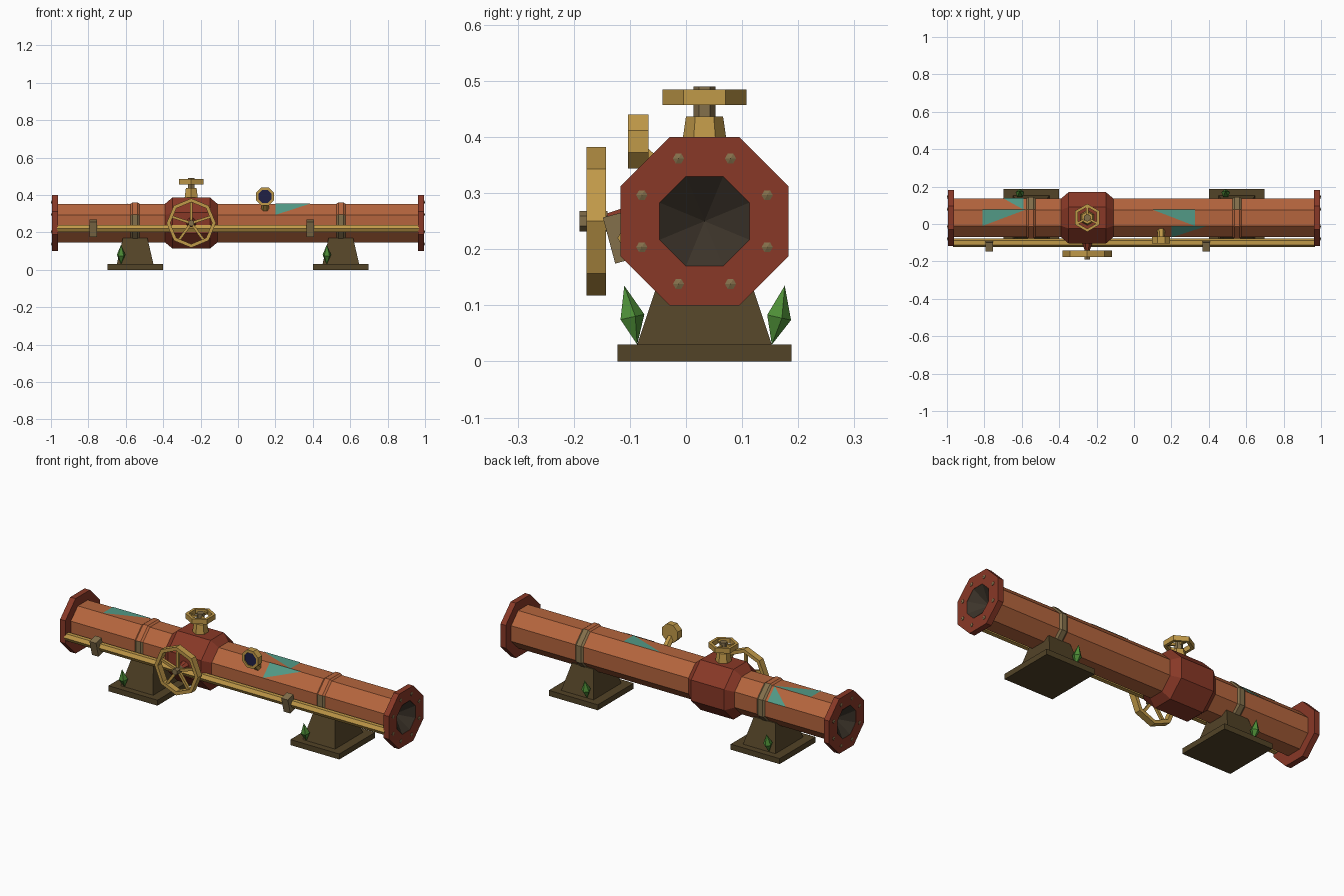
import bpy, bmesh
from math import pi, cos, sin, radians
from mathutils import Matrix, Vector

if "Cube" in bpy.data.objects:
    bpy.data.objects.remove(bpy.data.objects["Cube"])


def material(name, r, g, b):
    m = bpy.data.materials.new(name)
    m.use_nodes = True
    m.diffuse_color = (r, g, b, 1)
    m.node_tree.nodes["Principled BSDF"].inputs["Base Color"].default_value = (r, g, b, 1)
    return m


COPPER = material("copper", 0.46, 0.13, 0.047)
RED = material("oxide red", 0.25, 0.04, 0.02)
BRASS = material("brass", 0.53, 0.32, 0.066)
BRONZE = material("dull bronze", 0.23, 0.16, 0.07)
BROWN = material("dark brown", 0.085, 0.056, 0.02)
BORE = material("bore shadow", 0.045, 0.034, 0.023)
GREEN = material("crystal green", 0.075, 0.27, 0.038)
PATINA = material("verdigris", 0.085, 0.32, 0.24)
BLUE = material("dial blue", 0.014, 0.014, 0.06)

X, Y, Z = Vector((1, 0, 0)), Vector((0, 1, 0)), Vector((0, 0, 1))
AY, AZ = 0.033, 0.25                    # pipe axis
OCT = pi / 8                            # turn that gives flat-topped octagons
FLAT = cos(OCT)                         # apothem / radius of an octagon


def frame(origin, w, u):
    """Matrix whose local z is w and local x is u."""
    w, u = w.normalized(), u.normalized()
    m = Matrix((u, w.cross(u), w)).transposed().to_4x4()
    m.translation = Vector(origin)
    return m


def finish(name, bm, *mats):
    me = bpy.data.meshes.new(name)
    bm.normal_update()
    bm.to_mesh(me)
    bm.free()
    for m in mats:
        me.materials.append(m)
    ob = bpy.data.objects.new(name, me)
    bpy.context.collection.objects.link(ob)
    return ob


def add_lathe(bm, prof, sides, mat, turn=0, closed=False):
    """Turn (height, radius) points round the local z of mat."""
    rings = []
    for t, r in prof:
        angles = [turn + 2 * pi * i / sides for i in range(sides)]
        rings.append([bm.verts.new(mat @ Vector((r * cos(a), r * sin(a), t))) for a in angles])
    pairs = list(zip(rings, rings[1:]))
    if closed:
        pairs.append((rings[-1], rings[0]))
    for a, b in pairs:
        for i in range(sides):
            j = (i + 1) % sides
            bm.faces.new((a[i], a[j], b[j], b[i]))
    bmesh.ops.remove_doubles(bm, verts=bm.verts[:], dist=1e-5)


def lathe(name, prof, sides, mat, colour, turn=0, closed=False):
    bm = bmesh.new()
    add_lathe(bm, prof, sides, mat, turn, closed)
    return finish(name, bm, colour)


def solid(t0, r0, t1, r1):
    return [(t0, 0), (t0, r0), (t1, r1), (t1, 0)]


def add_box(bm, size, mat):
    bmesh.ops.create_cube(bm, size=1, matrix=mat @ Matrix.Diagonal((*size, 1)))


def hand_wheel(name, mat, sides, turn, radius, rim, thick, spokes, spoke_turn):
    bm = bmesh.new()
    h, inner = thick / 2, radius - rim
    add_lathe(bm, [(-h, radius), (h, radius), (h, inner), (-h, inner)], sides, mat, turn, True)
    for i in range(spokes):
        spin = Matrix.Rotation(spoke_turn + 2 * pi * i / spokes, 4, "Z")
        length = inner * 0.98
        add_box(bm, (length, rim * 0.7, thick * 0.45),
                mat @ spin @ Matrix.Translation((length / 2, 0, 0)))
    return finish(name, bm, BRASS)


# Main pipe
axis = frame((0, AY, AZ), X, Y)
pipe_r = 0.103 / FLAT
lathe("main_pipe", [(-0.97, pipe_r), (0.97, pipe_r)], 8, axis, COPPER, OCT)

# Raised bands: bronze strap with copper on the upper front
for label, x in (("left", 0.55), ("right", -0.55)):
    bm = bmesh.new()
    r = pipe_r + 0.008
    add_lathe(bm, [(x - 0.024, pipe_r), (x - 0.014, r), (x + 0.014, r), (x + 0.024, pipe_r)],
              8, axis, OCT)
    bm.normal_update()
    for f in bm.faces:
        f.material_index = 1 if f.normal.z > 0.5 and f.normal.y < 0.4 else 0
    finish(label + "_pipe_band", bm, BRONZE, COPPER)

# End flanges with bolts and recessed bore
for label, s in (("left", 1), ("right", -1)):
    end = frame((s * 0.994, AY, AZ), X * s, Y)
    R, hole = 0.15 / FLAT, 0.08 / FLAT
    lathe(label + "_flange", [(-0.032, R), (0, R), (0, hole), (-0.032, hole)],
          8, end, RED, OCT, True)
    lathe(label + "_bore", [(-0.001, hole), (-0.07, 0)], 8, end, BORE, OCT)
    bm = bmesh.new()
    for i in range(8):
        a = OCT + i * pi / 4
        spot = end @ Matrix.Translation((0.121 * cos(a), 0.121 * sin(a), 0))
        add_lathe(bm, [(-0.002, 0.010), (0.002, 0.010), (0.006, 0)], 6, spot)
    finish(label + "_flange_bolts", bm, BRONZE)

# Valve body with bonnet, stem and top wheel
VX, body_r = -0.25, 0.137 / FLAT
lathe("valve_body", [(VX - 0.14, pipe_r), (VX - 0.1, body_r), (VX + 0.1, body_r),
                     (VX + 0.14, pipe_r)], 8, axis, RED, OCT)
top = frame((VX, AY, 0), Z, X)
lathe("valve_bonnet", solid(0.375, 0.042, 0.437, 0.033), 6, top, BRASS, pi / 2)
lathe("valve_stem", solid(0.43, 0.02, 0.49, 0.02), 6, top, BRONZE, pi / 2)
hand_wheel("top_wheel", frame((VX, AY, 0.471), Z, X), 6, pi / 2, 0.075, 0.017, 0.027, 3, pi / 2)

# Front wheel on a red boss
front = frame((VX, 0, AZ), -Y, Z)
lathe("wheel_boss", solid(0.08, 0.037, 0.146, 0.013), 8, front, RED, OCT)
lathe("wheel_hub", solid(0.14, 0.018, 0.19, 0.018), 6, front, BRONZE)
hand_wheel("front_wheel", frame((VX, -0.16, AZ), -Y, Z), 8, 0, 0.132, 0.02, 0.035, 5, 0)

# Side rod and its clamps
lathe("side_rod", solid(-0.968, 0.022, 0.968, 0.022), 6, frame((0, -0.1, 0.22), X, Y), BRASS)
for label, x in (("left", 0.385), ("right", -0.775)):
    bm = bmesh.new()
    add_box(bm, (0.04, 0.05, 0.085), Matrix.Translation((x, -0.113, 0.222))
            @ Matrix.Rotation(radians(15), 4, "X"))
    finish(label + "_rod_clamp", bm, BRONZE)

# Pressure gauge
GX, gr = 0.145, 0.048 / FLAT
lathe("gauge_neck", solid(0, 0.022, 0.085, 0.018), 6,
      frame((GX, -0.02, 0.31), Vector((0, -1, 1)), X), BRASS)
gauge = frame((GX, -0.067, 0.392), -Y, Z)
lathe("gauge_case", [(0, 0), (0, gr), (0.036, gr), (0.036, gr * 0.72), (0.03, gr * 0.72)],
      8, gauge, BRASS, OCT)
lathe("gauge_dial", [(0.031, gr * 0.73), (0.031, 0)], 8, gauge, BLUE, OCT)

# Pedestals with crystals growing beside them
for label, x in (("left", 0.55), ("right", -0.55)):
    bm = bmesh.new()
    add_box(bm, (0.296, 0.31, 0.03), Matrix.Translation((x, AY, 0.015)))
    finish(label + "_base_plate", bm, BROWN)
    bm = bmesh.new()
    add_box(bm, (0.196, 0.24, 0.14), Matrix.Translation((x, AY, 0.1)))
    for v in bm.verts:
        if v.co.z > 0.1:
            v.co.x = x + (v.co.x - x) * 0.67
            v.co.y = AY + (v.co.y - AY) * 0.61
    finish(label + "_pedestal", bm, BROWN)
    for side, s, dx in (("front", -1, -0.075), ("back", 1, -0.06)):
        lean = Vector((0, s * 0.023, 0.105))
        foot = frame((x + dx, AY + s * 0.12, 0.03), lean, X)
        lathe(f"{label}_{side}_crystal", [(0, 0), (0.05, 0.024), (lean.length, 0)],
              5, foot, GREEN, pi / 2)

# Verdigris patches: thin triangles lying on one facet of the pipe
def patch(name, angle, corners):
    n = Vector((0, cos(angle), sin(angle)))
    across = Vector((0, -sin(angle), cos(angle)))
    half = 0.105 * sin(OCT) / FLAT
    bm = bmesh.new()
    vs = [bm.verts.new(Vector((x, AY, AZ)) + n * 0.105 + across * half * k) for x, k in corners]
    f = bm.faces.new(vs)
    f.normal_update()
    if f.normal.dot(n) < 0:
        f.normal_flip()
    finish(name, bm, PATINA)


patch("patina_left_top", pi / 2, [(0.1, -1), (0.325, -1), (0.325, 1)])
patch("patina_left_front", 3 * pi / 4, [(0.2, -1), (0.39, -1), (0.2, 1)])
patch("patina_right_top", pi / 2, [(-0.81, -1), (-0.81, 1), (-0.58, -1)])
patch("patina_right_back", pi / 4, [(-0.7, -1), (-0.59, 1), (-0.59, -1)])
